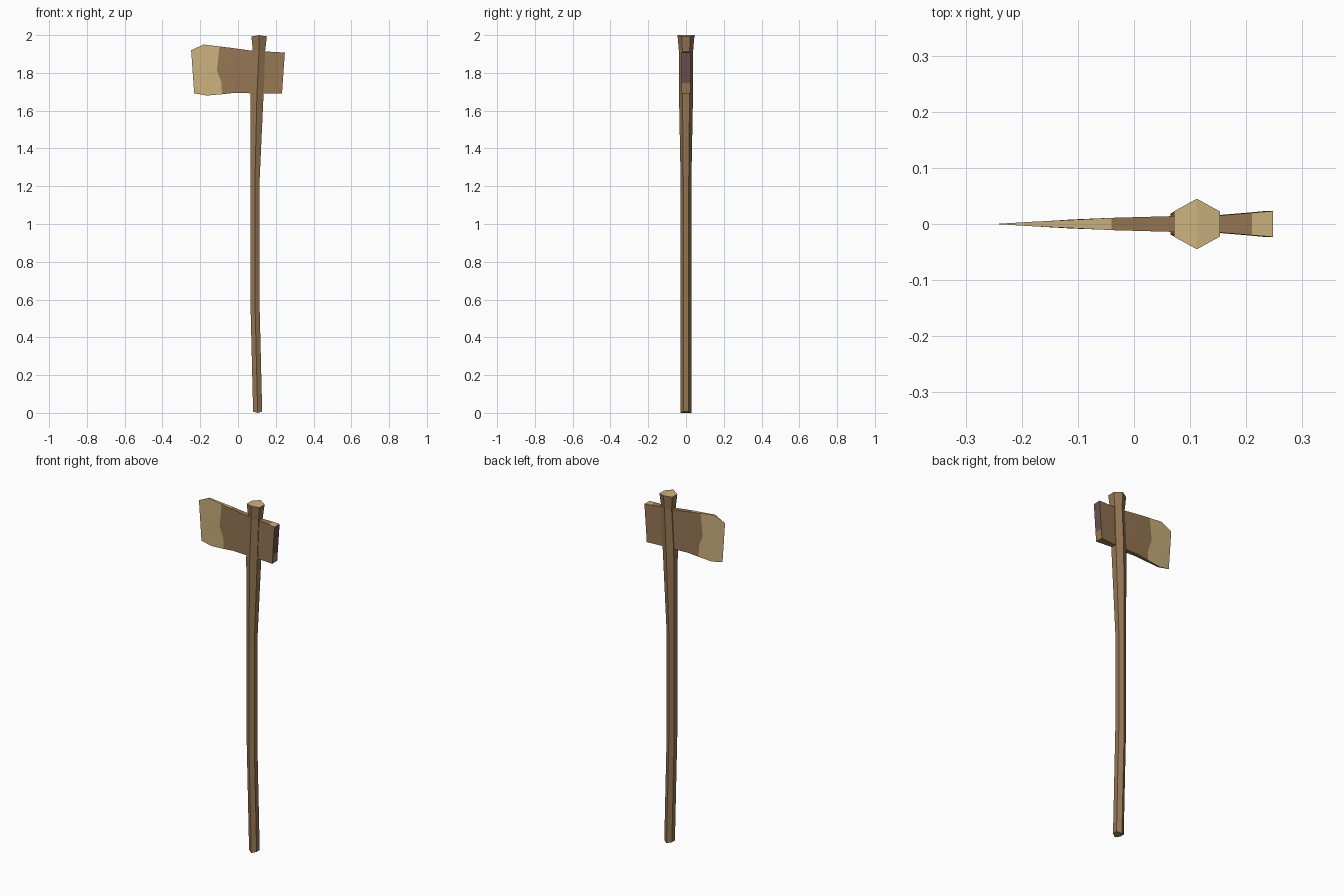
import bpy, bmesh

if "Cube" in bpy.data.objects:
    bpy.data.objects.remove(bpy.data.objects["Cube"])


def material(name, srgb):
    m = bpy.data.materials.new(name)
    m.diffuse_color = [((c / 255 + 0.055) / 1.055) ** 2.4 for c in srgb] + [1]
    m.use_nodes = True
    m.node_tree.nodes["Principled BSDF"].inputs["Base Color"].default_value = m.diffuse_color
    return m


MATS = [material("wood_brown", (150, 119, 84)),
        material("pale_tan", (204, 178, 126)),
        material("dark_plum", (104, 80, 80))]
BROWN, TAN, PLUM = 0, 1, 2


def finish(name, bm):
    bmesh.ops.remove_doubles(bm, verts=bm.verts, dist=0.0005)
    bmesh.ops.recalc_face_normals(bm, faces=bm.faces)
    me = bpy.data.meshes.new(name)
    bm.to_mesh(me)
    bm.free()
    for m in MATS:
        me.materials.append(m)
    ob = bpy.data.objects.new(name, me)
    bpy.context.collection.objects.link(ob)
    return ob


def loft(bm, rings):
    """Join consecutive closed rings with quads; returns rows of faces."""
    n = len(rings[0])
    return [[bm.faces.new((a[i], a[(i + 1) % n], b[(i + 1) % n], b[i]))
             for i in range(n)] for a, b in zip(rings, rings[1:])]


# Handle: bent six-sided shaft flaring to the top, z / centre x / half x / half y
levels = [(0, .104, .024, .028), (.62, .089, .024, .028), (1.2, .089, .024, .028),
          (1.68, .100, .035, .037), (1.92, .111, .033, .038), (2.0, .112, .041, .045)]
bm = bmesh.new()
rings = []
for z, cx, hx, hy in levels:
    fold = .007 if z == 0 else -.007 if z == 2 else 0   # ends fold along the middle
    rings.append([bm.verts.new((cx + sx * hx, sy * hy, z + abs(sx) * fold))
                  for sx, sy in ((0, -1), (1, -.5), (1, .5), (0, 1), (-1, .5), (-1, -.5))])
loft(bm, rings)
for ring, mat in ((rings[0], BROWN), (rings[-1], TAN)):
    for ids in ((0, 1, 2, 3), (3, 4, 5, 0)):
        bm.faces.new([ring[i] for i in ids]).material_index = mat
finish("handle", bm)

# Axe head: columns from cutting edge to poll
# top x, top z, bottom x, bottom z, half thickness, bulge of the colour border
columns = [(-.248, 1.92, -.232, 1.692, 0, 0), (-.182, 1.95, -.166, 1.68, .004, 0),
           (-.098, 1.94, -.085, 1.687, .008, .02), (-.04, 1.933, -.02, 1.694, .011, 0),
           (.07, 1.918, .068, 1.692, .014, 0), (.15, 1.913, .14, 1.692, .015, 0),
           (.21, 1.910, .20, 1.692, .020, 0), (.248, 1.907, .233, 1.692, .023, 0)]
ROWS = [0, .5, .75, 1]                                  # fraction from top to bottom
bm = bmesh.new()
rings = []
for xt, zt, xb, zb, th, bulge in columns:
    side = [(xt + (xb - xt) * t - (bulge if t == .5 else 0), zt + (zb - zt) * t) for t in ROWS]
    rings.append([bm.verts.new((x, -th, z)) for x, z in side] +
                 [bm.verts.new((x, th, z)) for x, z in reversed(side)])
for col, faces in enumerate(loft(bm, rings)):
    for i, f in enumerate(faces):
        if i == 7:                                      # top strip
            f.material_index = TAN if col < 3 or col == 6 else BROWN
        elif i != 3:                                    # cheeks
            f.material_index = TAN if col < 2 else BROWN
# Poll face: plum above, brown lowest quarter
end = rings[-1]
for i in range(3):
    f = bm.faces.new((end[i], end[i + 1], end[6 - i], end[7 - i]))
    f.material_index = BROWN if i == 2 else PLUM
# collapse the zero-width edge faces
bmesh.ops.dissolve_degenerate(bm, dist=0.0001, edges=bm.edges)
finish("axe_head", bm)
